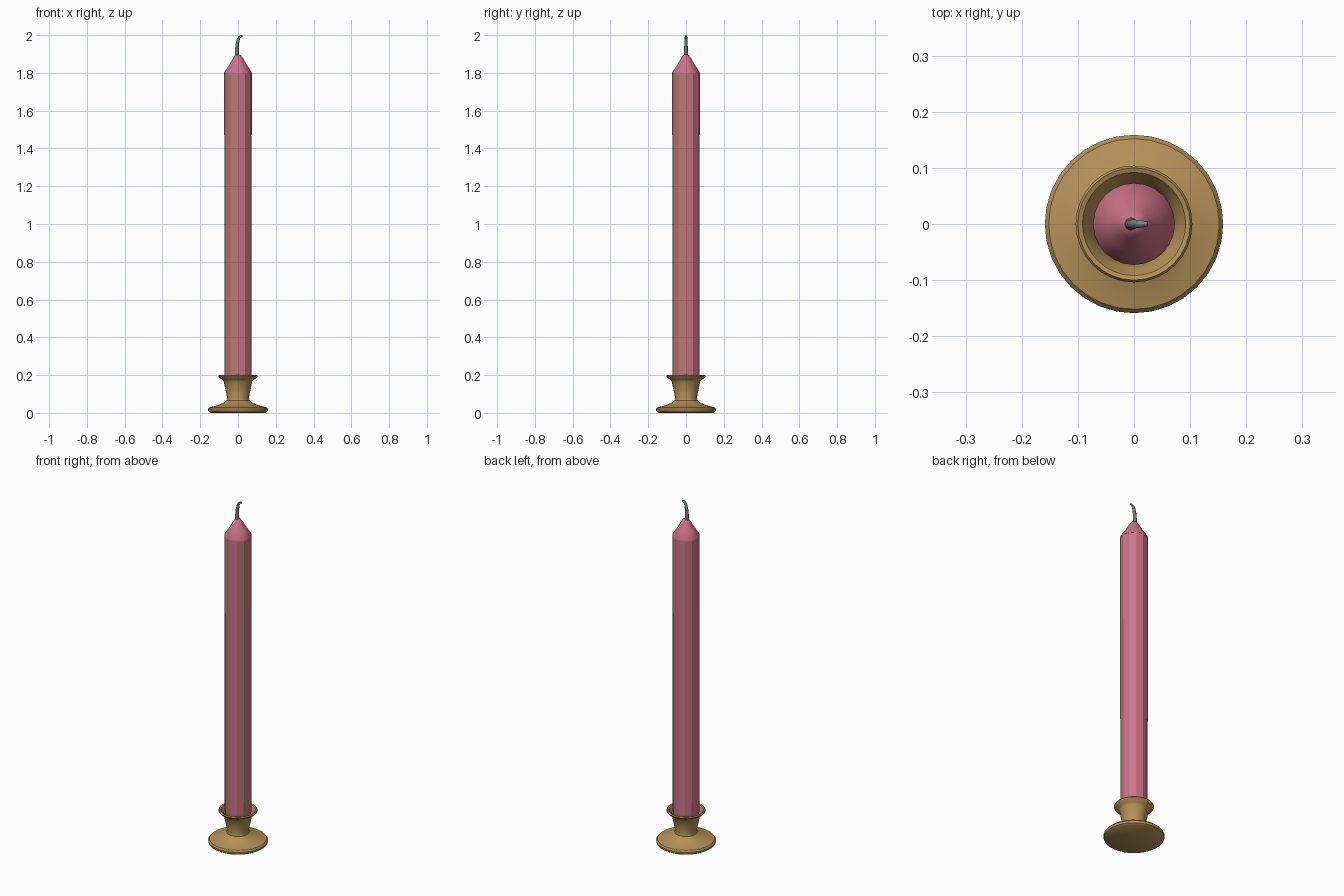
import bpy, bmesh, math
from mathutils import Vector

if "Cube" in bpy.data.objects:
    bpy.data.objects.remove(bpy.data.objects["Cube"])


def material(name, rgb):
    m = bpy.data.materials.new(name)
    m.diffuse_color = (*rgb, 1)
    m.use_nodes = True
    m.node_tree.nodes["Principled BSDF"].inputs["Base Color"].default_value = m.diffuse_color
    return m


pink = material("pink_wax", (0.60, 0.17, 0.25))
dusty = material("dusty_rose_wax", (0.50, 0.19, 0.165))
brass = material("aged_brass", (0.47, 0.285, 0.10))
grey = material("wick_grey", (0.19, 0.22, 0.22))


def finish(name, bm, mats):
    bmesh.ops.recalc_face_normals(bm, faces=bm.faces)
    me = bpy.data.meshes.new(name)
    bm.to_mesh(me)
    bm.free()
    ob = bpy.data.objects.new(name, me)
    bpy.context.collection.objects.link(ob)
    for m in mats:
        me.materials.append(m)
    return ob


def skin(rings):
    """Join a list of point rings into a closed tube."""
    bm = bmesh.new()
    vs = [[bm.verts.new(p) for p in r] for r in rings]
    n = len(vs[0])
    for a, b in zip(vs, vs[1:]):
        for i in range(n):
            j = (i + 1) % n
            bm.faces.new((a[i], a[j], b[j], b[i]))
    bm.faces.new(vs[0][::-1])
    bm.faces.new(vs[-1])
    return bm


def circle(r, z, n):
    return [(r * math.cos(math.tau * i / n), r * math.sin(math.tau * i / n), z)
            for i in range(n)]


def smooth(ob, angle):
    bpy.ops.object.select_all(action='DESELECT')
    ob.select_set(True)
    bpy.context.view_layer.objects.active = ob
    bpy.ops.object.shade_smooth_by_angle(angle=math.radians(angle))


# Holder: flared foot, narrow neck, open cup with a rolled rim
profile = [(0.145, 0.0), (0.157, 0.008), (0.159, 0.02), (0.152, 0.029),
           (0.115, 0.038), (0.080, 0.052), (0.060, 0.066), (0.057, 0.078),
           (0.066, 0.12), (0.075, 0.165), (0.082, 0.175), (0.100, 0.186),
           (0.104, 0.194), (0.100, 0.20), (0.092, 0.197), (0.082, 0.18),
           (0.075, 0.165), (0.066, 0.13)]
holder = finish("candle_holder", skin([circle(r, z, 32) for r, z in profile]), [brass])
smooth(holder, 35)

# Candle shaft: faceted, with a few duller facets
N = 12
bm = skin([circle(0.064, 0.13, N), circle(0.072, 0.20, N), circle(0.073, 1.80, N)])
bm.normal_update()
for f in bm.faces:
    c = f.calc_center_median()
    angle = math.degrees(math.atan2(c.y, c.x)) % 360
    if abs(f.normal.z) < 0.5 and (210 < angle < 265 or angle > 300):
        f.material_index = 1
finish("candle_shaft", bm, [pink, dusty])

# Candle tip: tapering shoulder
tip = finish("candle_tip", skin([circle(r, z, 24) for r, z in
             [(0.073, 1.795), (0.073, 1.802), (0.048, 1.84), (0.026, 1.878),
              (0.016, 1.893), (0.006, 1.897)]]), [pink])
smooth(tip, 40)

# Wick: tapered tube bending towards +x
path = [(-0.005, 1.885, 0.012), (-0.006, 1.92, 0.010), (-0.004, 1.95, 0.009),
        (0.001, 1.975, 0.008), (0.008, 1.989, 0.007), (0.016, 1.994, 0.006),
        (0.024, 1.996, 0.004)]
rings = []
for i, (x, z, r) in enumerate(path):
    a, b = path[max(i - 1, 0)], path[min(i + 1, len(path) - 1)]
    t = Vector((b[0] - a[0], 0, b[1] - a[1])).normalized()
    side, up = Vector((t.z, 0, -t.x)), Vector((0, 1, 0))
    rings.append([Vector((x, 0, z)) + r * (math.cos(q) * side + math.sin(q) * up)
                  for q in (math.tau * k / 8 for k in range(8))])
wick = finish("wick", skin(rings), [grey])
smooth(wick, 50)
